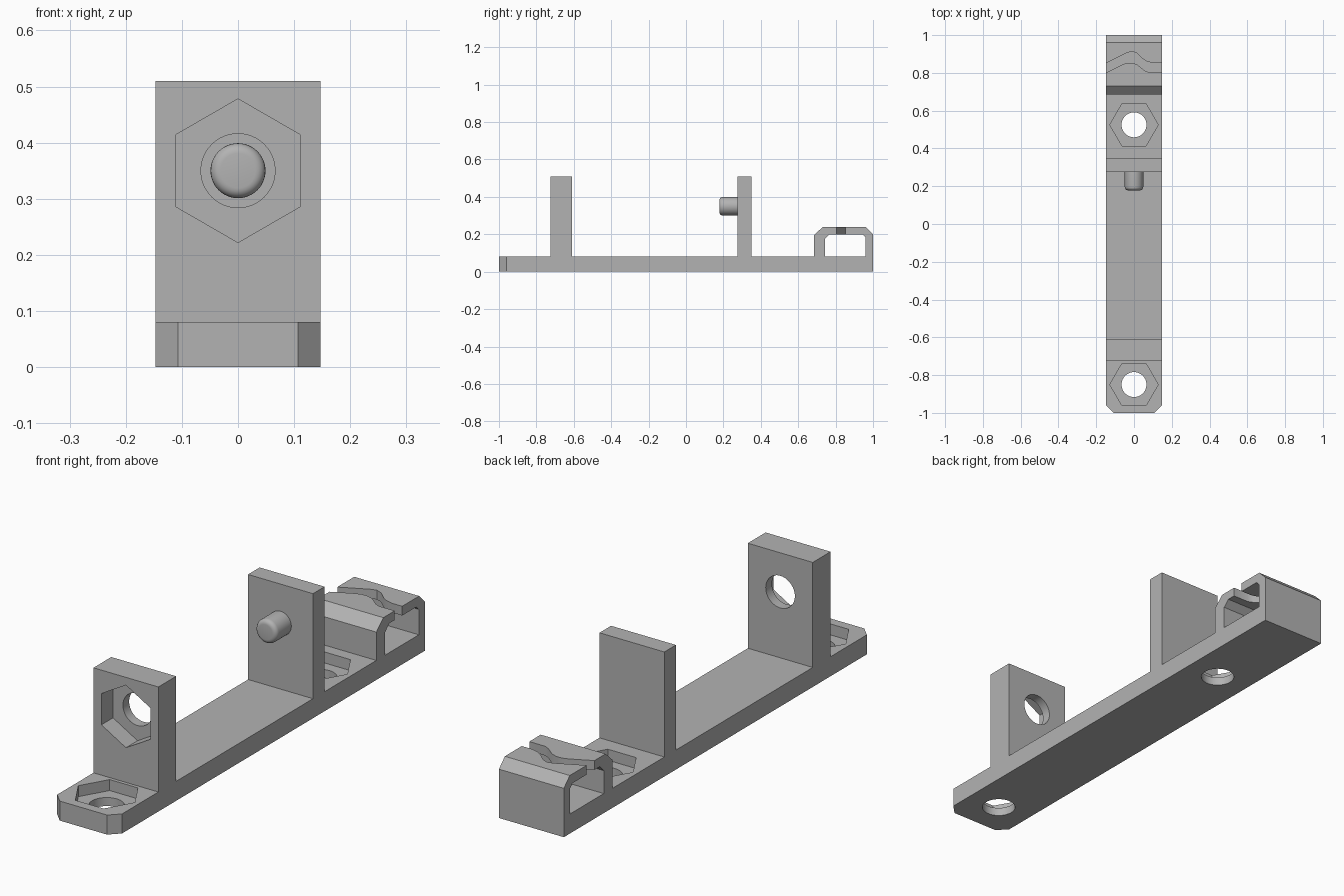
import bpy, bmesh, math
from mathutils import Vector

default = bpy.data.objects.get("Cube")
if default:
    bpy.data.objects.remove(default, do_unlink=True)

grey = bpy.data.materials.new("plain grey")
grey.use_nodes = True
GREY = (0.45, 0.45, 0.45, 1)
grey.diffuse_color = GREY
grey.node_tree.nodes["Principled BSDF"].inputs["Base Color"].default_value = GREY

HALF = 0.147      # half width
PLATE = 0.08      # base thickness
HEIGHT = 0.51     # wall top
AXIS_Z = 0.35     # bolt and pin height
OVER = 0.02       # cutter overshoot


def prism(name, outline, axis, start, end):
    """Extrude a 2D outline along an axis: x takes (y, z), y takes (x, z), z takes (x, y)."""
    place = {"x": lambda a, b, d: (d, a, b),
             "y": lambda a, b, d: (a, d, b),
             "z": lambda a, b, d: (a, b, d)}[axis]
    bm = bmesh.new()
    face = bm.faces.new([bm.verts.new(place(a, b, start)) for a, b in outline])
    grown = bmesh.ops.extrude_face_region(bm, geom=[face])["geom"]
    moved = [v for v in grown if isinstance(v, bmesh.types.BMVert)]
    bmesh.ops.translate(bm, verts=moved, vec=Vector(place(0, 0, end - start)))
    bmesh.ops.recalc_face_normals(bm, faces=bm.faces)
    mesh = bpy.data.meshes.new(name)
    bm.to_mesh(mesh)
    bm.free()
    mesh.materials.append(grey)
    obj = bpy.data.objects.new(name, mesh)
    bpy.context.collection.objects.link(obj)
    return obj


def ring(a, b, radius, sides, turn=0.0):
    angles = [turn + math.tau * i / sides for i in range(sides)]
    return [(a + radius * math.cos(t), b + radius * math.sin(t)) for t in angles]


def activate(obj):
    bpy.ops.object.select_all(action="DESELECT")
    obj.select_set(True)
    bpy.context.view_layer.objects.active = obj


def cut(target, cutter):
    cutter.hide_render = True
    mod = target.modifiers.new("cut", "BOOLEAN")
    mod.operation, mod.solver, mod.object = "DIFFERENCE", "EXACT", cutter
    activate(target)
    bpy.ops.object.modifier_apply(modifier=mod.name)
    bpy.data.objects.remove(cutter, do_unlink=True)


def smooth(obj):
    activate(obj)
    bpy.ops.object.shade_smooth_by_angle(angle=math.radians(30))


# Base plate with two chamfered front corners
c = 0.04
base = prism("base_plate", [(-HALF + c, -1), (HALF - c, -1), (HALF, -1 + c), (HALF, 1),
                            (-HALF, 1), (-HALF, -1 + c)], "z", 0, PLATE)
# Mounting holes with hexagonal nut pockets
for y in (-0.85, 0.525):
    cut(base, prism("nut_cutter", ring(0, y, 0.128, 6), "z", 0.035, PLATE + OVER))
    cut(base, prism("hole_cutter", ring(0, y, 0.066, 48), "z", -OVER, PLATE + OVER))
smooth(base)


# Upright walls
def wall(name, y0, y1):
    return prism(name, [(-HALF, PLATE), (HALF, PLATE), (HALF, HEIGHT), (-HALF, HEIGHT)],
                 "y", y0, y1)


front = wall("front_wall", -0.725, -0.61)
cut(front, prism("nut_cutter", ring(0, AXIS_Z, 0.128, 6, math.pi / 2), "y",
                 -0.725 - OVER, -0.65))
cut(front, prism("hole_cutter", ring(0, AXIS_Z, 0.066, 48), "y", -0.725 - OVER, -0.61 + OVER))
smooth(front)
wall("rear_wall", 0.275, 0.35)

# Locating pin with a rounded tip
pin = prism("locating_pin", ring(0, AXIS_Z, 0.049, 48), "y", 0.178, 0.275)
bm = bmesh.new()
bm.from_mesh(pin.data)
tip = [e for e in bm.edges if all(v.co.y < 0.2 for v in e.verts)]
bmesh.ops.bevel(bm, geom=tip, offset=0.018, segments=5, profile=0.5, affect="EDGES")
bm.to_mesh(pin.data)
bm.free()
smooth(pin)

# Cable clip: chamfered arch with a wavy slot through its top
top, inner = 0.238, 0.2
clip = prism("cable_clip", [
    (0.685, PLATE), (0.685, top - 0.042), (0.73, top), (0.962, top), (1, top - 0.038),
    (1, PLATE), (0.96, PLATE), (0.96, inner - 0.016), (0.944, inner),
    (0.768, inner), (0.742, inner - 0.026), (0.742, PLATE)], "x", -HALF, HALF)
near_edge = [(-0.17, 0.79), (-0.147, 0.802), (-0.06, 0.845), (-0.035, 0.853), (-0.01, 0.853),
             (0.015, 0.845), (0.055, 0.813), (0.075, 0.804), (0.17, 0.804)]
far_edge = [(0.17, 0.852), (0.1, 0.852), (0.07, 0.86), (0.045, 0.876), (0.015, 0.904),
            (-0.01, 0.914), (-0.035, 0.907), (-0.147, 0.852), (-0.17, 0.84)]
cut(clip, prism("slot_cutter", near_edge + far_edge, "z", inner - OVER, top + OVER))
smooth(clip)
